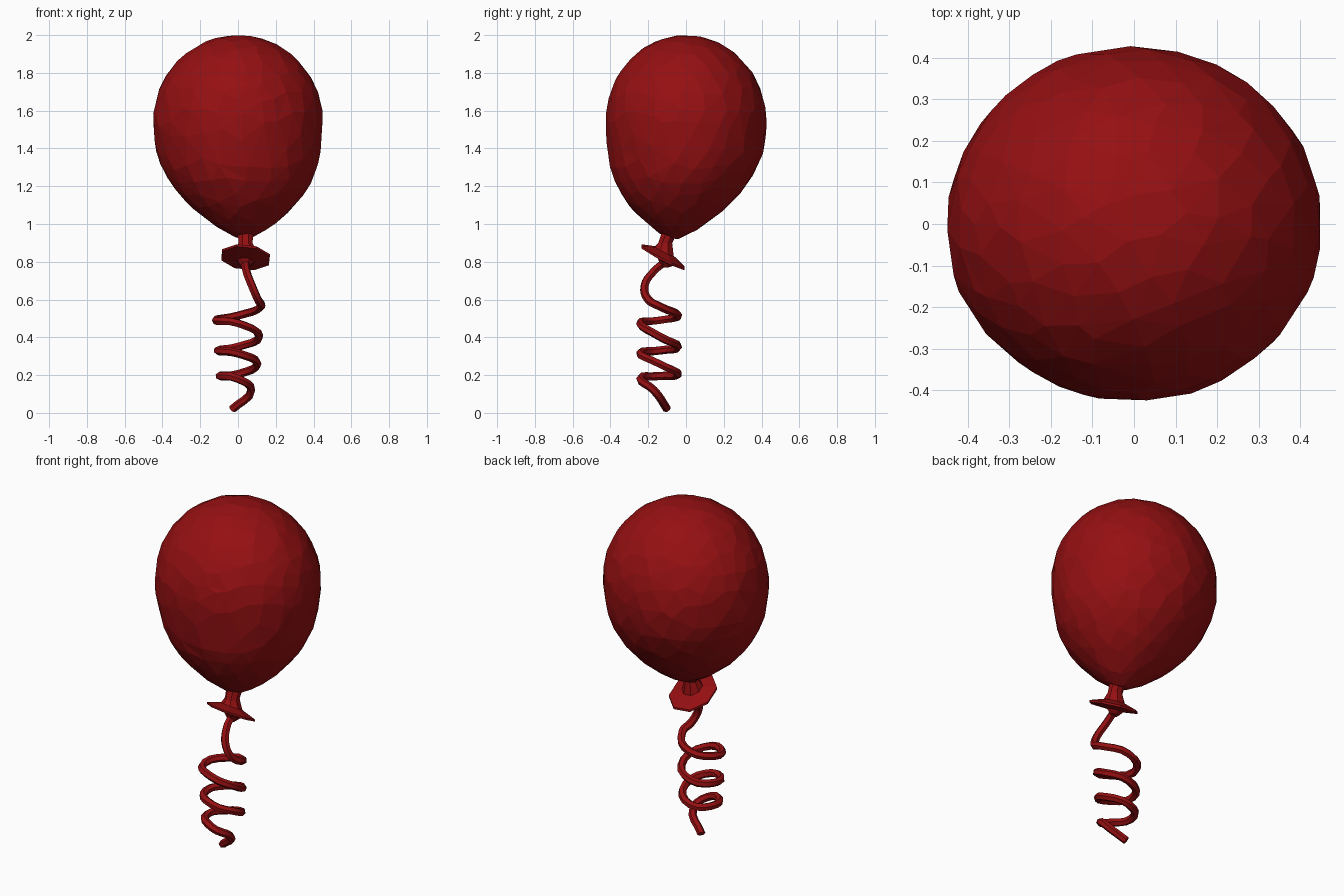
import bpy, bmesh, math, random
from mathutils import Vector, Matrix

random.seed(4)
cube = bpy.data.objects.get("Cube")
if cube:
    bpy.data.objects.remove(cube, do_unlink=True)

red = bpy.data.materials.new("balloon red")
red.use_nodes = True
COLOUR = (0.3, 0.005, 0.006, 1)
red.diffuse_color = COLOUR
red.node_tree.nodes["Principled BSDF"].inputs["Base Color"].default_value = COLOUR


def add_mesh(name, bm):
    bmesh.ops.recalc_face_normals(bm, faces=bm.faces)
    mesh = bpy.data.meshes.new(name)
    bm.to_mesh(mesh)
    bm.free()
    mesh.materials.append(red)
    obj = bpy.data.objects.new(name, mesh)
    bpy.context.collection.objects.link(obj)
    return obj


def smooth(obj, degrees):
    bpy.ops.object.select_all(action="DESELECT")
    obj.select_set(True)
    bpy.context.view_layer.objects.active = obj
    bpy.ops.object.shade_smooth_by_angle(angle=math.radians(degrees))


# Balloon body: teardrop-shaped icosphere whose tip leans towards the knot
bm = bmesh.new()
bmesh.ops.create_icosphere(bm, subdivisions=4, radius=1)
for v in bm.verts:
    x, y, u = v.co
    z = 1.54 + u * (0.46 if u > 0 else 0.62)
    taper = 1 - 0.45 * u ** 4 if u < 0 else 1
    lean = max(0, (1.4 - z) / 0.48)
    wobble = 1 + random.uniform(-0.007, 0.007)
    v.co = (0.45 * x * taper * wobble + 0.035 * lean,
            0.425 * y * taper * wobble - 0.06 * lean, z)
body = add_mesh("balloon_body", bm)
decimate = body.modifiers.new("facets", "DECIMATE")
decimate.ratio = 0.45

# Knot: octagonal rings lofted from the neck through the tilted flared lip
#        y      z     radius tilted
rings = [(-0.085, 0.96, 0.045, 0), (-0.11, 0.90, 0.040, 0),
         (-0.115, 0.855, 0.060, 1), (-0.122, 0.830, 0.137, 1),
         (-0.122, 0.818, 0.137, 1), (-0.11, 0.80, 0.048, 1),
         (-0.112, 0.77, 0.022, 0)]
SIDES = 8
bm = bmesh.new()
loops = []
for y, z, radius, tilted in rings:
    turn = (Matrix.Rotation(math.radians(6 * tilted), 3, "Y")
            @ Matrix.Rotation(math.radians(-27 * tilted), 3, "X"))
    loop = []
    for i in range(SIDES):
        a = math.tau * (i + 0.5) / SIDES
        p = turn @ Vector((radius * math.cos(a), radius * math.sin(a), 0))
        loop.append(bm.verts.new(p + Vector((0.04, y, z))))
    loops.append(loop)
for upper, lower in zip(loops, loops[1:]):
    for i in range(SIDES):
        j = (i + 1) % SIDES
        bm.faces.new((upper[i], upper[j], lower[j], lower[i]))
bm.faces.new(loops[0])
bm.faces.new(loops[-1])
add_mesh("knot_and_lip", bm)

# Curly string: a swoop from the knot, then three tilted coils
path = [(0.04, -0.11, 0.80), (0.045, -0.17, 0.75), (0.075, -0.22, 0.67),
        (0.105, -0.20, 0.60)]
coil_heights = [0.565, 0.515, 0.49, 0.475, 0.405, 0.35, 0.33, 0.315,
                0.26, 0.205, 0.195, 0.18]
for i, z in enumerate(coil_heights):
    a = i * math.pi / 2
    reach = 1 - 0.02 * i
    path.append((0.122 * reach * math.cos(a),
                 -0.142 + 0.10 * math.sin(a), z))
path += [(0.07, -0.17, 0.12), (-0.03, -0.10, 0.02)]

curve = bpy.data.curves.new("curly_string", "CURVE")
curve.dimensions = "3D"
curve.bevel_depth = 0.022
curve.bevel_resolution = 1
curve.resolution_u = 4
curve.use_fill_caps = True
spline = curve.splines.new("BEZIER")
spline.bezier_points.add(len(path) - 1)
for point, co in zip(spline.bezier_points, path):
    point.co = co
    point.handle_left_type = point.handle_right_type = "AUTO"
curve.materials.append(red)
string = bpy.data.objects.new("curly_string", curve)
bpy.context.collection.objects.link(string)
bpy.ops.object.select_all(action="DESELECT")
string.select_set(True)
bpy.context.view_layer.objects.active = string
bpy.ops.object.convert(target="MESH")
smooth(bpy.context.view_layer.objects.active, 35)
